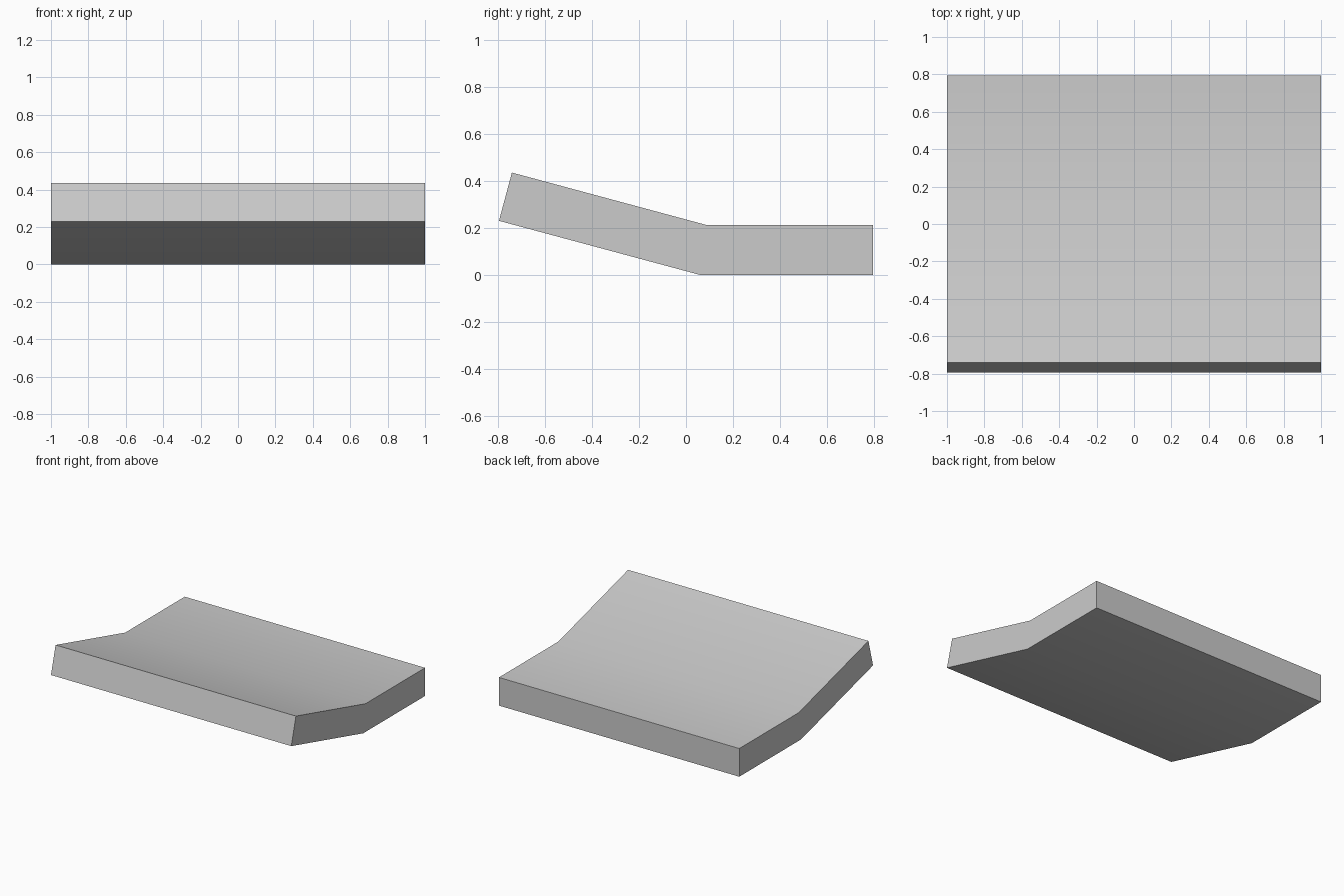
import bpy
import bmesh
from math import radians

cube = bpy.data.objects.get("Cube")
if cube:
    bpy.data.objects.remove(cube, do_unlink=True)

# Plain grey surface
grey = bpy.data.materials.new("light_grey")
grey.use_nodes = True
colour = (0.6, 0.6, 0.6, 1)
grey.diffuse_color = colour
grey.node_tree.nodes["Principled BSDF"].inputs["Base Color"].default_value = colour

# Side profile (y, z): flat back half, front half tilted up 15 degrees
profile = [(-0.795, 0.23), (0.06, 0), (0.795, 0),
           (0.795, 0.212), (0.088, 0.212), (-0.74, 0.435)]

# Extrude the profile across the full width
bm = bmesh.new()
side = bm.faces.new([bm.verts.new((-1, y, z)) for y, z in profile])
result = bmesh.ops.extrude_face_region(bm, geom=[side])
moved = [g for g in result["geom"] if isinstance(g, bmesh.types.BMVert)]
bmesh.ops.translate(bm, verts=moved, vec=(2, 0, 0))
bmesh.ops.recalc_face_normals(bm, faces=bm.faces)

mesh = bpy.data.meshes.new("bent_slab")
bm.to_mesh(mesh)
bm.free()
mesh.materials.append(grey)
slab = bpy.data.objects.new("bent_slab", mesh)
bpy.context.collection.objects.link(slab)

# Smooth over the shallow bend, keep the outer edges sharp
bpy.ops.object.select_all(action="DESELECT")
slab.select_set(True)
bpy.context.view_layer.objects.active = slab
bpy.ops.object.shade_smooth_by_angle(angle=radians(30))
